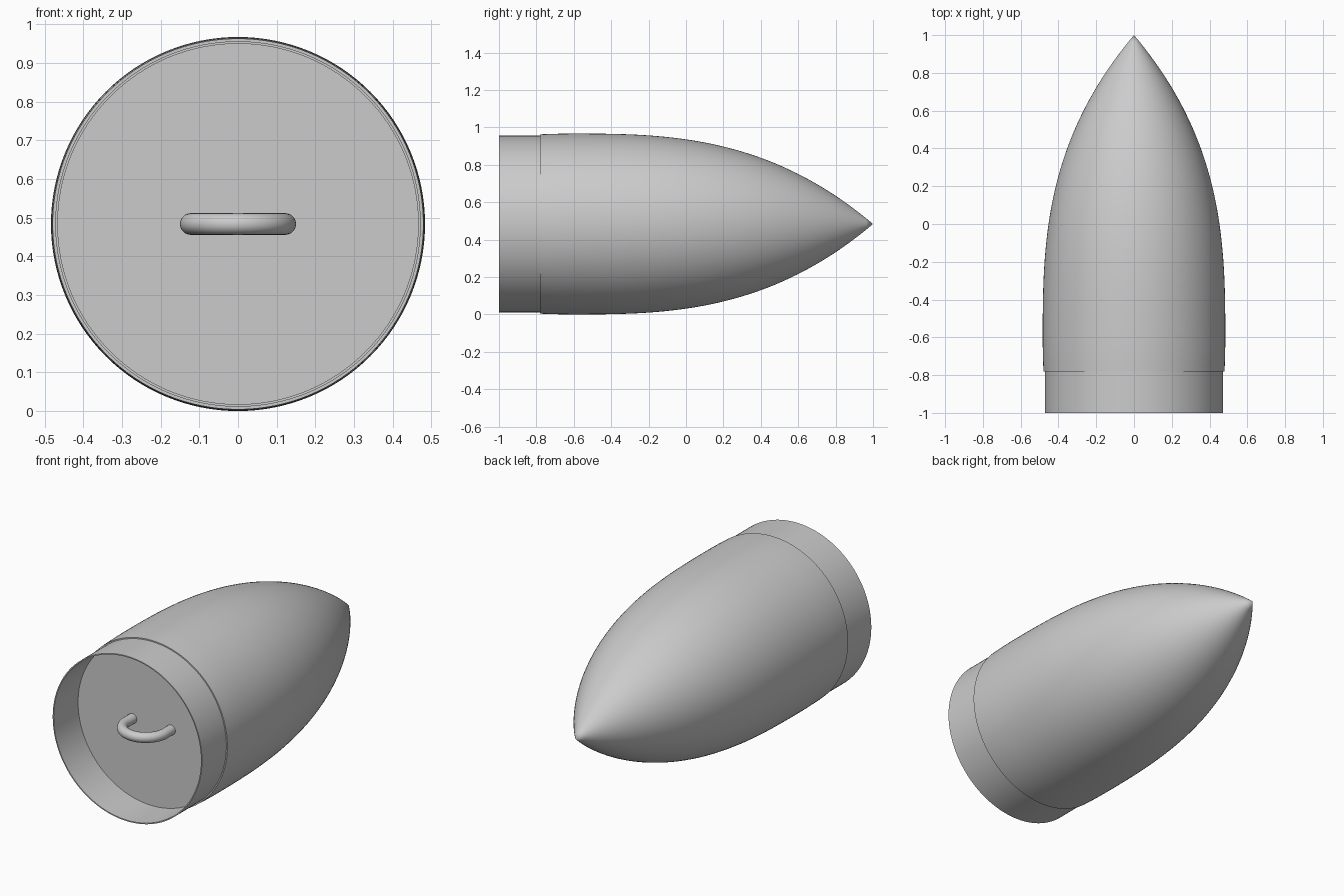
import bpy, bmesh, math

if "Cube" in bpy.data.objects:
    bpy.data.objects.remove(bpy.data.objects["Cube"])

CZ = 0.4835         # height of the long axis
R = 0.4835          # widest radius
STEP = -0.78        # where the cone meets the shoulder
SEG = 128

grey = bpy.data.materials.new("light grey")
grey.diffuse_color = (0.6, 0.6, 0.6, 1)
grey.use_nodes = True
grey.node_tree.nodes["Principled BSDF"].inputs["Base Color"].default_value = grey.diffuse_color


def finish(name, bm):
    bmesh.ops.recalc_face_normals(bm, faces=bm.faces)
    me = bpy.data.meshes.new(name)
    bm.to_mesh(me)
    bm.free()
    ob = bpy.data.objects.new(name, me)
    bpy.context.collection.objects.link(ob)
    me.materials.append(grey)
    bpy.ops.object.select_all(action='DESELECT')
    ob.select_set(True)
    bpy.context.view_layer.objects.active = ob
    bpy.ops.object.shade_smooth_by_angle(angle=math.radians(35))
    return ob


def lathe(name, profile):
    """Revolve (y, radius) points around the long axis."""
    bm = bmesh.new()
    vs = [bm.verts.new((r, y, CZ)) for y, r in profile]
    es = [bm.edges.new(p) for p in zip(vs, vs[1:])]
    bmesh.ops.spin(bm, geom=vs + es, cent=(0, 0, CZ), axis=(0, 1, 0),
                   angle=2 * math.pi, steps=SEG, use_duplicate=False)
    bmesh.ops.remove_doubles(bm, verts=bm.verts, dist=1e-5)
    return finish(name, bm)


def cone_radius(y):
    if y < -0.6:
        return R - 0.13 * (y + 0.6) ** 2
    return R * (1 - ((y + 0.6) / 1.6) ** 2.8)


# Pointed shell with a small lip overhanging the shoulder
N = 48
ys = [STEP + (1 - STEP) * i / N for i in range(N + 1)]
lathe("nose_cone", [(STEP, 0.469)] + [(y, max(cone_radius(y), 0)) for y in ys])

# Thin-walled open shoulder tube
lathe("shoulder", [(STEP + 0.01, 0.4725), (-1, 0.4725), (-1, 0.466), (STEP + 0.01, 0.466)])

# Flat disc closing the shoulder
lathe("bulkhead", [(STEP, 0), (STEP, 0.468), (STEP + 0.02, 0.468), (STEP + 0.02, 0)])

# U-shaped round bar on the bulkhead
MAJOR, MINOR, LEG, SIDES = 0.122, 0.028, 0.053, 24
path = [(MAJOR, STEP + 0.01, 0.0)]
for i in range(33):
    a = math.pi * i / 32
    path.append((MAJOR * math.cos(a), STEP - LEG - MAJOR * math.sin(a), a))
path.append((-MAJOR, STEP + 0.01, math.pi))
bm = bmesh.new()
rings = []
for x, y, a in path:
    ring = []
    for k in range(SIDES):
        t = 2 * math.pi * k / SIDES
        d = MINOR * math.cos(t)
        ring.append(bm.verts.new((x + d * math.cos(a), y - d * math.sin(a),
                                  CZ + MINOR * math.sin(t))))
    rings.append(ring)
for a, b in zip(rings, rings[1:]):
    for k in range(SIDES):
        j = (k + 1) % SIDES
        bm.faces.new((a[k], a[j], b[j], b[k]))
bm.faces.new(rings[0])
bm.faces.new(rings[-1])
finish("tow_loop", bm)
